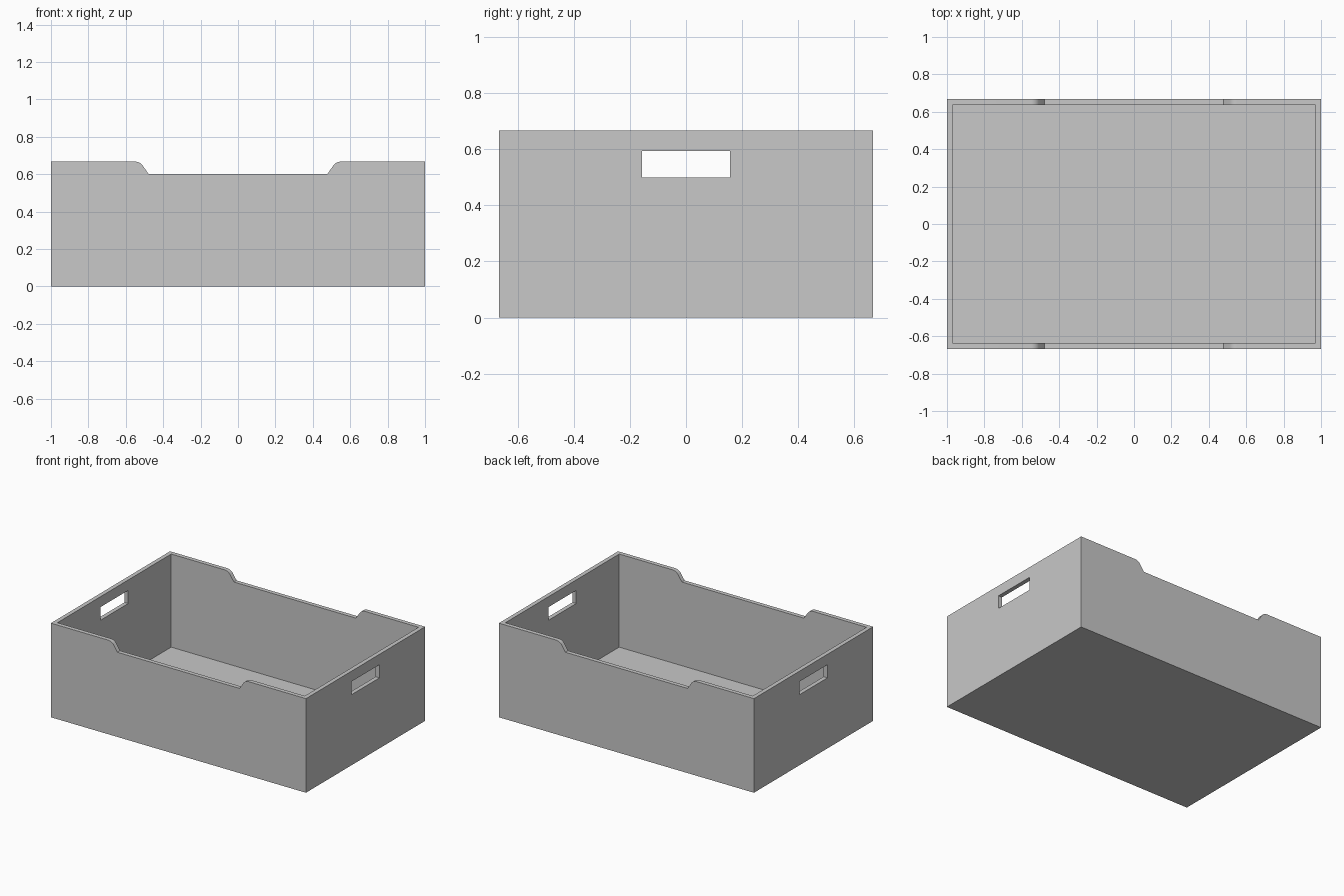
import bpy
import bmesh
from math import sin, cos, radians
from mathutils import Vector

LENGTH, WIDTH, HEIGHT = 2.0, 1.334, 0.667
WALL, FLOOR = 0.03, 0.007

if "Cube" in bpy.data.objects:
    bpy.data.objects.remove(bpy.data.objects["Cube"], do_unlink=True)

grey = bpy.data.materials.new("light_grey")
grey.use_nodes = True
grey.diffuse_color = (0.58, 0.58, 0.58, 1)
grey.node_tree.nodes["Principled BSDF"].inputs["Base Color"].default_value = grey.diffuse_color


def prism(name, outline, direction):
    """Extrude a closed outline of points along a direction."""
    bm = bmesh.new()
    face = bm.faces.new([bm.verts.new(p) for p in outline])
    top = bmesh.ops.extrude_face_region(bm, geom=[face])["geom"]
    moved = [v for v in top if isinstance(v, bmesh.types.BMVert)]
    bmesh.ops.translate(bm, verts=moved, vec=Vector(direction))
    bmesh.ops.recalc_face_normals(bm, faces=bm.faces)
    mesh = bpy.data.meshes.new(name)
    bm.to_mesh(mesh)
    bm.free()
    mesh.materials.append(grey)
    obj = bpy.data.objects.new(name, mesh)
    bpy.context.collection.objects.link(obj)
    return obj


def block(name, x, y, z0, z1):
    """Box with half sizes x and y, from z0 up to z1."""
    base = [(-x, -y, z0), (x, -y, z0), (x, y, z0), (-x, y, z0)]
    return prism(name, base, (0, 0, z1 - z0))


# Solid body of the crate
crate = block("crate", LENGTH / 2, WIDTH / 2, 0, HEIGHT)

# Hollow inside and the hand holes through both ends
cavity = block("cavity_cutter", LENGTH / 2 - WALL, WIDTH / 2 - WALL, FLOOR, 1)
handles = block("handle_cutter", 1.2, 0.156, 0.5, 0.593)

# Lowered rim in the long sides: straight slope that rounds into the top edge
slope, radius, end = 53, 0.05, 0.55
half = [(0.478, 0.6)]
for i in range(9):
    a = radians(slope * (1 - i / 8))
    half.append((end - radius * sin(a), HEIGHT - radius * (1 - cos(a))))
half.append((end, 0.8))
outline = half + [(-x, z) for x, z in reversed(half)]
notch = prism("rim_cutter", [(x, -1, z) for x, z in outline], (0, 2, 0))

# Cut everything out of the body
bpy.context.view_layer.objects.active = crate
for cutter in (cavity, handles, notch):
    mod = crate.modifiers.new(cutter.name, "BOOLEAN")
    mod.operation = "DIFFERENCE"
    mod.solver = "EXACT"
    mod.object = cutter
    bpy.ops.object.modifier_apply(modifier=mod.name)
    bpy.data.objects.remove(cutter, do_unlink=True)

# Smooth rounding, sharp corners
bpy.ops.object.select_all(action="DESELECT")
crate.select_set(True)
bpy.ops.object.shade_smooth_by_angle(angle=radians(30))
